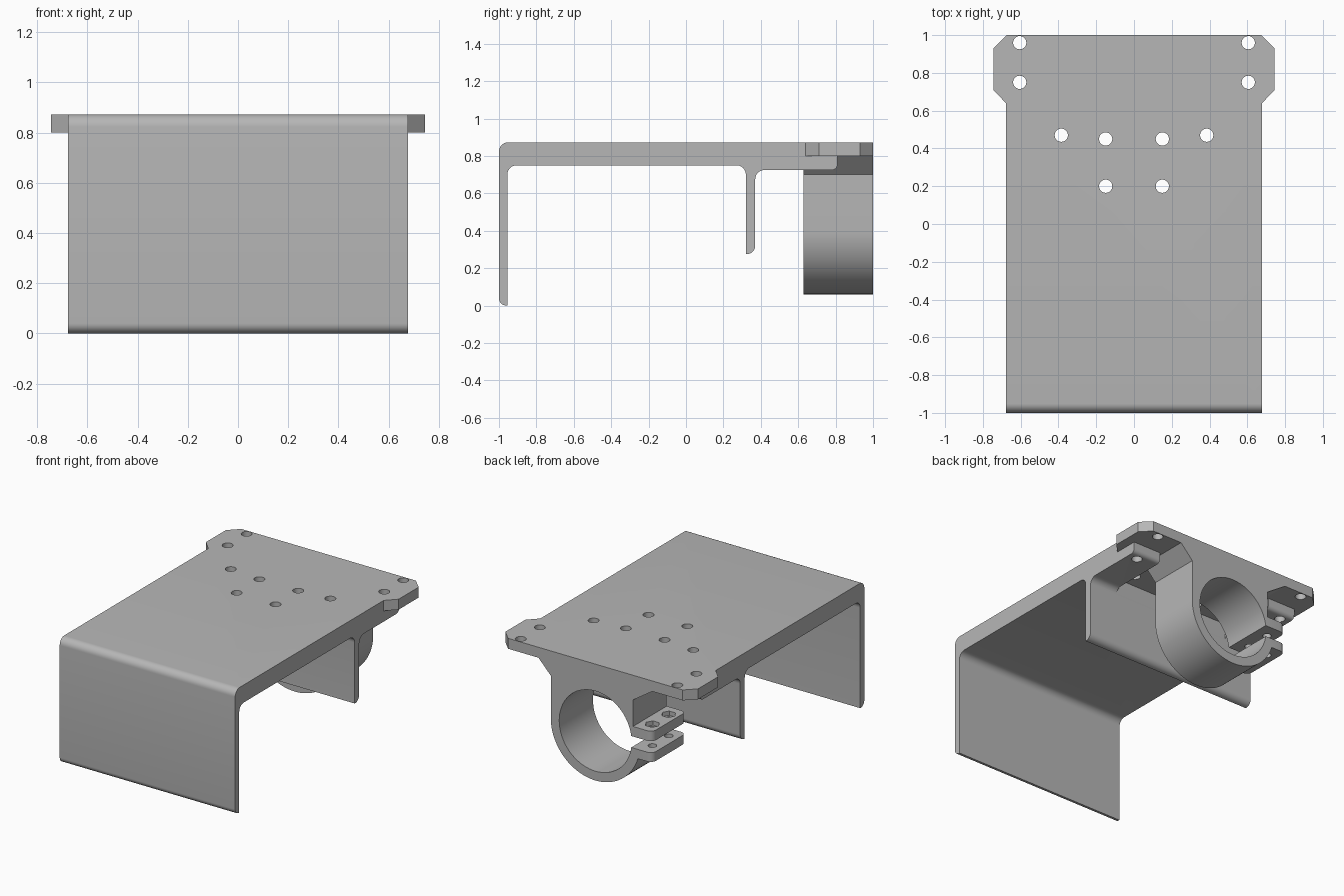
import bpy, bmesh, math
from mathutils import Vector

cube = bpy.data.objects.get("Cube")
if cube:
    bpy.data.objects.remove(cube)

grey = bpy.data.materials.new("light grey")
grey.use_nodes = True
colour = (0.47, 0.47, 0.47, 1)
grey.diffuse_color = colour
grey.node_tree.nodes["Principled BSDF"].inputs["Base Color"].default_value = colour

AXES = {"x": lambda a, b, d: (d, a, b),
        "y": lambda a, b, d: (a, d, b),
        "z": lambda a, b, d: (a, b, d)}


def rounded(points, steps=8):
    """Outline from (a, b, radius) corners, with arcs where radius > 0."""
    out = []
    for i, (a, b, r) in enumerate(points):
        p = Vector((a, b))
        if not r:
            out.append((a, b))
            continue
        u = (Vector(points[i - 1][:2]) - p).normalized()
        v = (Vector(points[(i + 1) % len(points)][:2]) - p).normalized()
        c = p + (u + v) * r
        for k in range(steps + 1):
            t = k / steps * math.pi / 2
            out.append(tuple(c - v * r * math.cos(t) - u * r * math.sin(t)))
    return out


def arc(cx, cy, r, start, end, steps):
    return [(cx + r * math.cos(start + (end - start) * k / steps),
             cy + r * math.sin(start + (end - start) * k / steps)) for k in range(steps + 1)]


def prism(name, outline, axis, lo, hi):
    bm = bmesh.new()
    at = AXES[axis]
    rings = [[bm.verts.new(at(a, b, d)) for a, b in outline] for d in (lo, hi)]
    bm.faces.new(rings[0])
    bm.faces.new(rings[1][::-1])
    n = len(outline)
    for i in range(n):
        j = (i + 1) % n
        bm.faces.new((rings[0][i], rings[1][i], rings[1][j], rings[0][j]))
    bmesh.ops.recalc_face_normals(bm, faces=bm.faces)
    mesh = bpy.data.meshes.new(name)
    bm.to_mesh(mesh)
    bm.free()
    mesh.materials.append(grey)
    obj = bpy.data.objects.new(name, mesh)
    bpy.context.collection.objects.link(obj)
    return obj


def post(x, y, r, lo, hi, sides=32):
    return prism("cutter", arc(x, y, r, 0, math.tau, sides)[:-1], "z", lo, hi)


def box(x0, x1, y0, y1, z0, z1):
    return prism("cutter", [(x0, y0), (x1, y0), (x1, y1), (x0, y1)], "z", z0, z1)


def activate(obj):
    bpy.ops.object.select_all(action="DESELECT")
    obj.select_set(True)
    bpy.context.view_layer.objects.active = obj


def combine(obj, other, operation="DIFFERENCE"):
    mod = obj.modifiers.new("combine", "BOOLEAN")
    mod.operation = operation
    mod.solver = "EXACT"
    mod.object = other
    activate(obj)
    bpy.ops.object.modifier_apply(modifier=mod.name)
    bpy.data.objects.remove(other)


def smooth(obj):
    activate(obj)
    bpy.ops.object.shade_smooth_by_angle(angle=math.radians(30))


HALF, TOP, SHELF = 0.678, 0.873, 0.80

# Bracket: front wall, deck, inner wall and rear pads as one side profile
bracket = prism("bracket", rounded([
    (-1, 0, 0.04), (-1, TOP, 0.05), (0.81, TOP, 0), (0.81, 0.725, 0.03),
    (0.37, 0.725, 0.05), (0.37, 0.275, 0.045), (0.32, 0.275, 0), (0.32, 0.75, 0.05),
    (-0.955, 0.75, 0.05), (-0.955, 0, 0)]), "x", -HALF, HALF)

# Slot between the rear pads
combine(bracket, box(-0.46, 0.46, 0.372, 0.9, 0.6, SHELF))

# Rear flange with clipped corners
half_flange = [(HALF, 0.64), (0.745, 0.71), (0.745, 0.93), (0.675, 1)]
flange = prism("flange", half_flange + [(-x, y) for x, y in reversed(half_flange)],
               "z", SHELF, TOP)
combine(bracket, flange, "UNION")

# Screw holes, mirrored left and right
for x, y in [(0.605, 0.96), (0.605, 0.75), (0.385, 0.47), (0.15, 0.45), (0.15, 0.2)]:
    for side in (-1, 1):
        combine(bracket, post(side * x, y, 0.035, 0.65, 0.95))
smooth(bracket)

# Split clamp: neck, ring and ears as one outline
CZ, BORE, OUTER, GAP = 0.405, 0.28, 0.345, 0.04
EAR, EAR_TOP, EAR_LOW = -0.44, 0.515, 0.30
open_angle = math.asin(GAP / BORE)
low_angle = math.pi + math.asin((CZ - EAR_LOW) / OUTER)
outline = [(-0.44, 0.82), (-0.44, SHELF), (-0.29, 0.70), (-0.29, EAR_TOP),
           (EAR, EAR_TOP), (EAR, CZ + GAP)]
outline += arc(0, CZ, BORE, math.pi - open_angle, open_angle - math.pi, 64)
outline += [(EAR, CZ - GAP), (EAR, EAR_LOW)]
outline += arc(0, CZ, OUTER, low_angle, math.tau, 40)
outline += [(OUTER, 0.70), (0.44, SHELF), (0.44, 0.82)]
clamp = prism("clamp", outline, "y", 0.627, 1)

# Rounded ear corners
bm = bmesh.new()
bm.from_mesh(clamp.data)
corners = [e for e in bm.edges
           if all(v.co.x < EAR + 0.001 and v.co.z < 0.6 for v in e.verts)
           and abs(e.verts[0].co.y - e.verts[1].co.y) < 0.001]
bmesh.ops.bevel(bm, geom=corners, offset=0.04, segments=6, profile=0.5, affect="EDGES")
bm.to_mesh(clamp.data)
bm.free()

# Bolt holes and hexagonal nut pockets in the ears
for y in (0.72, 0.90):
    combine(clamp, post(-0.37, y, 0.028, 0.2, 0.6, 24))
    combine(clamp, post(-0.37, y, 0.048, 0.485, 0.6, 6))
smooth(clamp)
